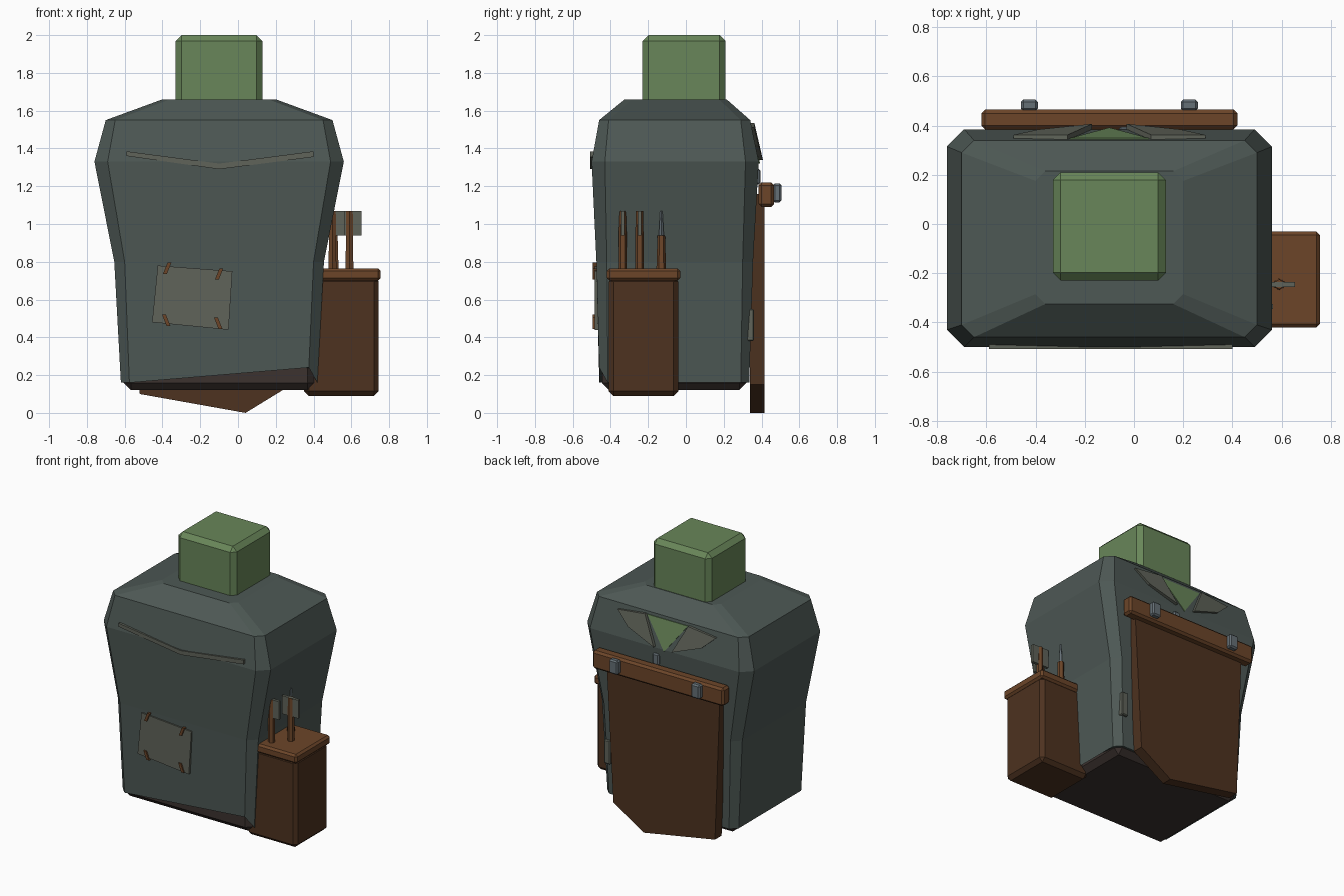
import bpy, bmesh

if "Cube" in bpy.data.objects:
    bpy.data.objects.remove(bpy.data.objects["Cube"])

def material(name, rgb):
    m = bpy.data.materials.new(name)
    m.diffuse_color = (*rgb, 1)
    m.use_nodes = True
    m.node_tree.nodes["Principled BSDF"].inputs["Base Color"].default_value = m.diffuse_color
    return m

COAT = material("coat_cloth", (0.075, 0.098, 0.09))
TRIM = material("worn_cloth", (0.115, 0.125, 0.1))
SKIN = material("green_skin", (0.14, 0.24, 0.1))
LEATHER = material("leather", (0.075, 0.032, 0.014))
WOOD = material("wood", (0.15, 0.06, 0.022))
DARK = material("dark_lining", (0.045, 0.032, 0.028))
METAL = material("metal", (0.13, 0.16, 0.18))

def finish(name, bm, mat):
    bmesh.ops.recalc_face_normals(bm, faces=bm.faces[:])
    me = bpy.data.meshes.new(name)
    bm.to_mesh(me)
    bm.free()
    me.materials.append(mat)
    ob = bpy.data.objects.new(name, me)
    bpy.context.collection.objects.link(ob)
    return ob

def box(name, x, y, z, mat, bevel=0.0):
    bm = bmesh.new()
    bmesh.ops.create_cube(bm, size=1)
    for v in bm.verts:
        for i, (a, b) in enumerate((x, y, z)):
            v.co[i] = a if v.co[i] < 0 else b
    if bevel:
        bmesh.ops.bevel(bm, geom=bm.edges[:], offset=bevel, segments=1, affect='EDGES')
    return finish(name, bm, mat)

def plate(name, pts, depth, mat):
    """Extrude an (x, y, z) outline along y by depth."""
    bm = bmesh.new()
    a = [bm.verts.new(p) for p in pts]
    b = [bm.verts.new((p[0], p[1] + depth, p[2])) for p in pts]
    bm.faces.new(a)
    bm.faces.new(b[::-1])
    n = len(pts)
    for i in range(n):
        j = (i + 1) % n
        bm.faces.new((a[i], a[j], b[j], b[i]))
    return finish(name, bm, mat)

def rod(name, x, y, z0, z1, r0, r1, mat, sides=6):
    bm = bmesh.new()
    bmesh.ops.create_cone(bm, cap_ends=True, segments=sides, radius1=r0, radius2=r1, depth=z1 - z0)
    bmesh.ops.translate(bm, verts=bm.verts[:], vec=(x, y, (z0 + z1) / 2))
    return finish(name, bm, mat)

CX = -0.1  # torso centre line

# Coat: stacked chamfered rectangles (z, half width, front y, back y, chamfer)
rings = [(0.16, 0.52, -0.46, 0.335, 0.045), (0.80, 0.555, -0.475, 0.355, 0.055),
         (1.33, 0.66, -0.50, 0.385, 0.07), (1.55, 0.60, -0.46, 0.34, 0.05),
         (1.66, 0.30, -0.325, 0.215, 0.04)]
bm = bmesh.new()
loops = []
for z, w, f, b, c in rings:
    l, r = CX - w, CX + w
    outline = [(l + c, f), (r - c, f), (r, f + c), (r, b - c),
               (r - c, b), (l + c, b), (l, b - c), (l, f + c)]
    loops.append([bm.verts.new((x, y, z)) for x, y in outline])
loops[0][1].co.z = 0.24  # raised front hem corner
for lo, hi in zip(loops, loops[1:]):
    for i in range(8):
        j = (i + 1) % 8
        bm.faces.new((lo[i], lo[j], hi[j], hi[i]))
bm.faces.new(loops[0])
bm.faces.new(loops[-1])
finish("coat", bm, COAT)

# Lower body under the hem
box("lower_body", (-0.605, 0.405), (-0.445, 0.32), (0.12, 0.30), DARK, 0.038)

# Head
box("head", (-0.33, 0.13), (-0.23, 0.21), (1.50, 2.0), SKIN, 0.032)

# Open neck and lapels on the +y side
plate("neck_opening", [(CX - 0.16, 0.335, 1.53), (CX + 0.16, 0.335, 1.53), (CX, 0.378, 1.32)],
      0.014, SKIN)
for side, s in (("right", 1), ("left", -1)):
    pts = [(0.07, 0.385, 1.34), (0.17, 0.34, 1.535), (0.39, 0.34, 1.51), (0.29, 0.362, 1.42)]
    plate("lapel_" + side, [(CX + s * x, y, z) for x, y, z in pts], 0.022, TRIM)

# Coat buttons
for i, z in enumerate((1.25, 0.95)):
    box(f"coat_button_{i}", (-0.06, -0.01), (0.35, 0.395), (z - 0.04, z + 0.04), METAL, 0.008)

# Apron with crooked lower edge, belt bar and clasps
apron = [(-0.56, 1.16), (0.34, 1.16), (0.285, 0.15), (0.04, 0.0), (-0.52, 0.10)]
plate("apron", [(x, 0.34, z) for x, z in apron], 0.075, LEATHER)
box("apron_bar", (-0.62, 0.42), (0.385, 0.465), (1.09, 1.22), WOOD, 0.015)
for side, x in (("left", -0.425), ("right", 0.225)):
    box("clasp_" + side, (x - 0.035, x + 0.035), (0.46, 0.505), (1.115, 1.215), METAL, 0.01)

# Small side tab on the coat edge
box("side_tab", (0.35, 0.40), (0.32, 0.36), (0.38, 0.55), TRIM, 0.006)

# Chest seam on the -y side
seam = [(-0.59, 1.385), (-0.10, 1.32), (0.40, 1.385), (0.40, 1.355), (-0.10, 1.29), (-0.59, 1.36)]
plate("chest_seam", [(x, -0.507, z) for x, z in seam], 0.025, TRIM)

# Patch with corner stitches
patch = [(-0.425, 0.78), (-0.03, 0.75), (-0.05, 0.44), (-0.455, 0.48)]
plate("patch", [(x, -0.484, z) for x, z in patch], 0.025, TRIM)
for i, (x, z) in enumerate([(-0.375, 0.765), (-0.10, 0.735), (-0.38, 0.49), (-0.105, 0.475)]):
    d = 0.012 if z > 0.6 else -0.012
    pts = [(x - 0.01 - d, z - 0.03), (x + 0.01 - d, z - 0.03), (x + 0.01 + d, z + 0.03), (x - 0.01 + d, z + 0.03)]
    plate(f"stitch_{i}", [(px, -0.494, pz) for px, pz in pts], 0.02, WOOD)

# Tool box at the hip
box("tool_box", (0.35, 0.745), (-0.41, -0.04), (0.09, 0.72), LEATHER, 0.025)
box("tool_box_rim", (0.34, 0.755), (-0.42, -0.03), (0.70, 0.765), WOOD, 0.014)

# Tools
for i, (x, y) in enumerate([(0.50, -0.335), (0.59, -0.245)]):
    rod(f"tool_handle_{i}", x, y, 0.74, 1.07, 0.024, 0.02, WOOD)
    box(f"tool_head_{i}", (x - 0.065, x + 0.065), (y - 0.01, y + 0.01), (0.94, 1.07), TRIM)
rod("awl_handle", 0.51, -0.13, 0.74, 0.94, 0.026, 0.02, WOOD)
rod("awl_blade", 0.51, -0.13, 0.93, 1.07, 0.014, 0.006, METAL, 4)
